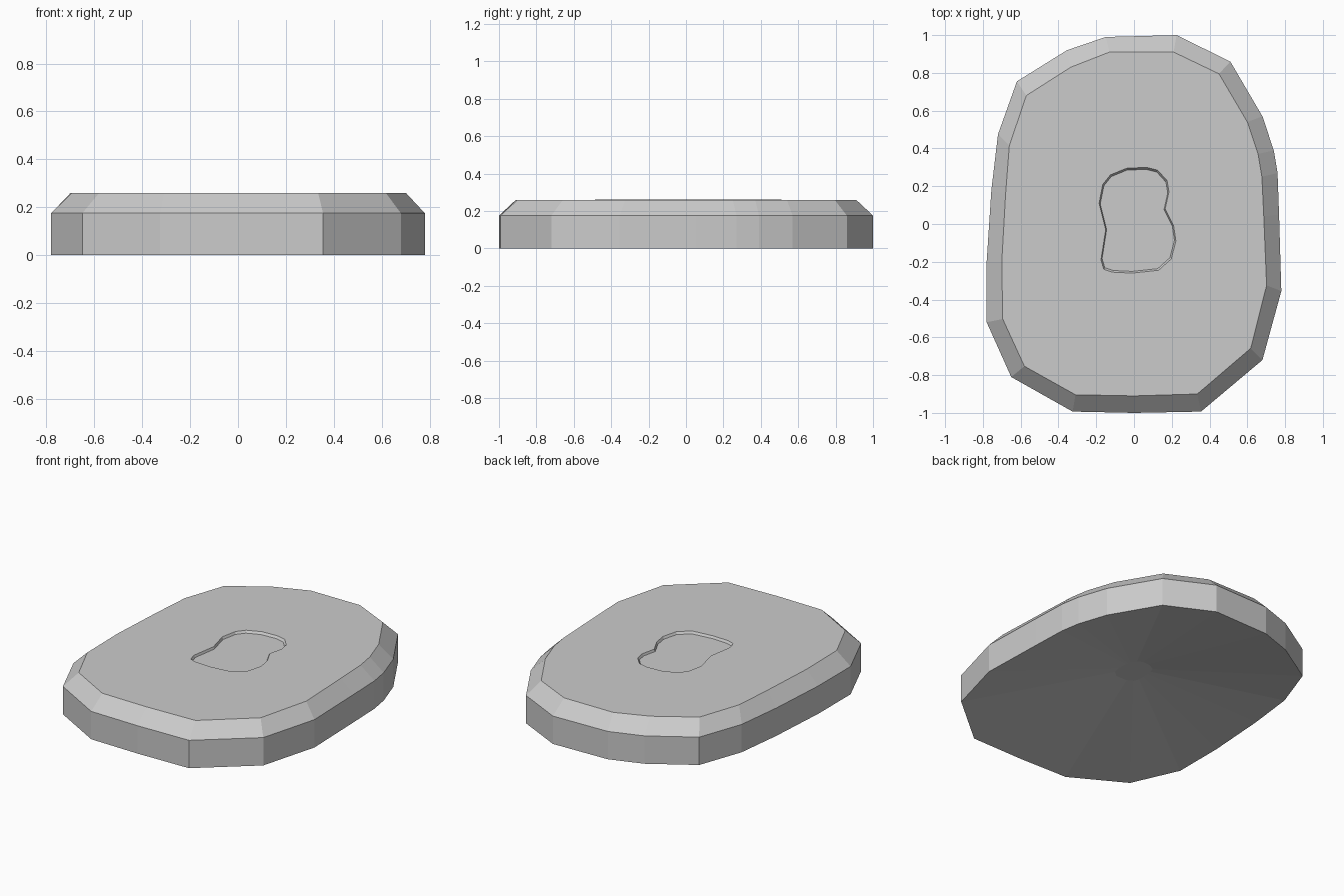
import bpy, bmesh

if "Cube" in bpy.data.objects:
    bpy.data.objects.remove(bpy.data.objects["Cube"])

# Outline of the slab at its base (top view, clockwise)
OUTER = [(-.15, .99), (.225, 1), (.51, .86), (.68, .57), (.74, .39), (.76, .27),
         (.768, .05), (.78, -.355), (.68, -.72), (.355, -.993), (0, -1), (-.325, -.993),
         (-.65, -.81), (-.78, -.52), (-.78, -.2), (-.755, .18), (-.72, .475),
         (-.62, .755), (-.355, .92)]
# Outline of the flat top, inside the bevel
RIM = [(-.13, .91), (.21, .91), (.45, .795), (.6, .54), (.657, .37), (.677, .25),
       (.687, .04), (.702, -.325), (.618, -.658), (.335, -.9), (0, -.91), (-.31, -.904),
       (-.58, -.753), (-.695, -.503), (-.70, -.2), (-.68, .155), (-.66, .415),
       (-.57, .68), (-.335, .83)]
# Outline of the shallow bean-shaped recess
BEAN = [(.065, .3), (.125, .285), (.175, .23), (.185, .17), (.165, .08), (.21, -.01),
        (.222, -.09), (.197, -.185), (.13, -.245), (-.01, -.26), (-.115, -.255),
        (-.16, -.24), (-.175, -.19), (-.15, -.03), (-.185, .11), (-.165, .21),
        (-.125, .26), (-.04, .295)]

bm = bmesh.new()


def ring(points, z, scale=1):
    return [bm.verts.new((x * scale, y * scale, z)) for x, y in points]


def bridge(a, b):
    for i in range(len(a)):
        j = (i + 1) % len(a)
        bm.faces.new((a[i], a[j], b[j], b[i]))


def loop_edges(r):
    return [bm.edges.get((r[i - 1], r[i])) for i in range(len(r))]


# Slab sides and bevel
base, shoulder, rim = ring(OUTER, 0), ring(OUTER, .175), ring(RIM, .259)
bridge(base, shoulder)
bridge(shoulder, rim)

# Hollow underside rising to a small flat patch in the middle
hollow = ring(OUTER, .138, .11)
bridge(base, hollow)
bm.faces.new(hollow)

# Recess wall and floor
lip, floor = ring(BEAN, .26), ring(BEAN, .246, .965)
bridge(lip, floor)
bm.faces.new(floor)

# Top surface around the recess
bmesh.ops.triangle_fill(bm, edges=loop_edges(rim) + loop_edges(lip), use_beauty=True)
bmesh.ops.recalc_face_normals(bm, faces=bm.faces)

mesh = bpy.data.meshes.new("stone_slab")
bm.to_mesh(mesh)
bm.free()
bpy.context.collection.objects.link(bpy.data.objects.new("stone_slab", mesh))
